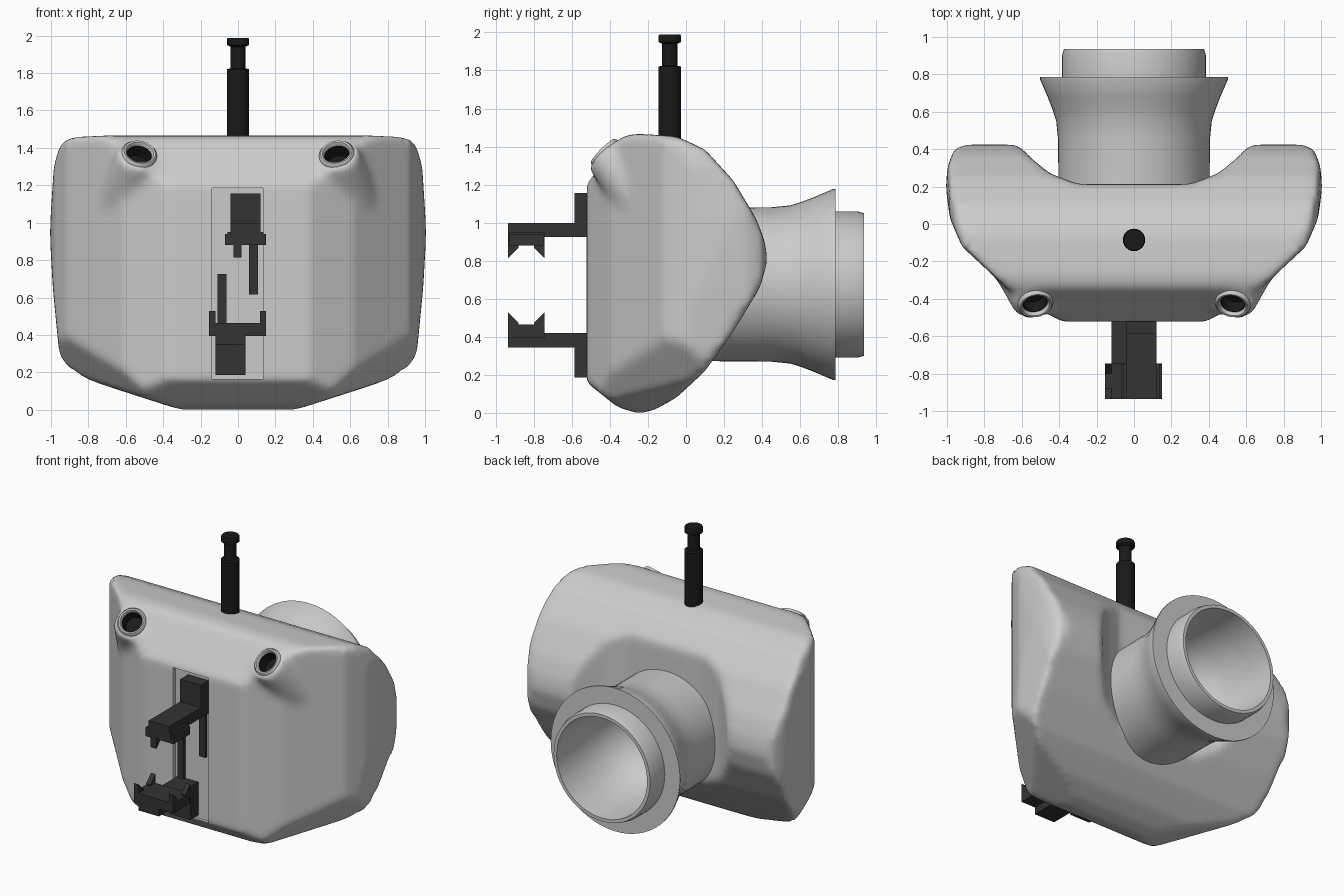
import bpy, bmesh, math
from mathutils import Vector, Matrix

if "Cube" in bpy.data.objects:
    bpy.data.objects.remove(bpy.data.objects["Cube"])


def material(name, v):
    m = bpy.data.materials.new(name)
    m.diffuse_color = (v, v, v, 1)
    m.use_nodes = True
    m.node_tree.nodes["Principled BSDF"].inputs["Base Color"].default_value = m.diffuse_color
    return m


black = material("black", 0.01)
charcoal = material("charcoal", 0.033)


def finish(name, bm, mat=None):
    bmesh.ops.remove_doubles(bm, verts=bm.verts, dist=1e-5)
    bmesh.ops.recalc_face_normals(bm, faces=bm.faces)
    me = bpy.data.meshes.new(name)
    bm.to_mesh(me)
    bm.free()
    ob = bpy.data.objects.new(name, me)
    bpy.context.collection.objects.link(ob)
    if mat:
        me.materials.append(mat)
    return ob


def add_prism(bm, pts, axis, lo, hi):
    place = {'x': lambda a, b, t: (t, a, b), 'y': lambda a, b, t: (a, t, b),
             'z': lambda a, b, t: (a, b, t)}[axis]
    low = [bm.verts.new(place(a, b, lo)) for a, b in pts]
    high = [bm.verts.new(place(a, b, hi)) for a, b in pts]
    bm.faces.new(low)
    bm.faces.new(high[::-1])
    for i in range(len(pts)):
        j = (i + 1) % len(pts)
        bm.faces.new((low[i], low[j], high[j], high[i]))


def prism(name, pts, axis, lo, hi):
    bm = bmesh.new()
    add_prism(bm, pts, axis, lo, hi)
    return finish(name, bm)


def add_box(bm, x0, x1, y0, y1, z0, z1):
    add_prism(bm, [(x0, y0), (x1, y0), (x1, y1), (x0, y1)], 'z', z0, z1)


def lathe(name, profile, origin, direction, segs=32, mat=None):
    rot = Vector(direction).to_track_quat('Z', 'Y').to_matrix().to_4x4()
    mx = Matrix.Translation(origin) @ rot
    bm = bmesh.new()
    rings = [[bm.verts.new(mx @ Vector((r * math.cos(2 * math.pi * i / segs),
                                        r * math.sin(2 * math.pi * i / segs), t)))
              for i in range(segs)] for r, t in profile]
    for a, b in zip(rings, rings[1:]):
        for i in range(segs):
            j = (i + 1) % segs
            bm.faces.new((a[i], a[j], b[j], b[i]))
    return finish(name, bm, mat)


def boolean(ob, cutter, op):
    cutter.hide_render = True
    cutter.hide_viewport = True
    m = ob.modifiers.new(op.lower(), 'BOOLEAN')
    m.operation, m.object, m.solver = op, cutter, 'EXACT'


def activate(ob):
    bpy.ops.object.select_all(action='DESELECT')
    ob.select_set(True)
    bpy.context.view_layer.objects.active = ob


def smooth(ob, angle=35):
    activate(ob)
    bpy.ops.object.shade_smooth_by_angle(angle=math.radians(angle))


def mirrored(half):
    return half + [(-x, b) for x, b in reversed(half)]


# Body: side profile, plan and front outline intersected
body = prism("body", [(-0.522, 0.16), (-0.522, 1.2), (-0.34, 1.45), (-0.27, 1.468), (-0.05, 1.455),
                      (0.1, 1.385), (0.25, 1.22), (0.37, 1.02), (0.415, 0.9), (0.428, 0.8),
                      (0.39, 0.66), (0.25, 0.43), (0.1, 0.22), (-0.05, 0.08), (-0.17, 0.013),
                      (-0.25, -0.003), (-0.36, 0.03)], 'x', -1.2, 1.2)
plan = prism("plan_cutter", mirrored([(0.38, -0.524), (0.62, -0.4), (0.92, -0.12), (0.985, 0.03),
                                      (1.007, 0.2), (0.995, 0.32), (0.96, 0.4), (0.89, 0.432),
                                      (0.66, 0.435), (0.605, 0.41), (0.56, 0.36), (0.45, 0.27),
                                      (0.3, 0.213)]), 'z', -0.3, 1.8)
outline = prism("front_cutter", mirrored([(0.3, -0.003), (0.9, 0.19), (0.955, 0.29), (0.99, 0.65),
                                          (1.007, 0.95), (0.985, 1.3), (0.95, 1.43),
                                          (0.87, 1.47)]), 'y', -0.8, 0.8)
boolean(body, plan, 'INTERSECT')
boolean(body, outline, 'INTERSECT')

# Lower corner chamfers, then flared horns blended into the shoulders
sockets = []
for side, s in (("left", -1), ("right", 1)):
    chamfer = lathe(side + "_chamfer_cutter", [(0, 0), (1, 0), (1, 1), (0, 1)],
                    (s * 0.87, -0.17, 0.36), (s * 0.105, -0.06, -0.0825))
    boolean(body, chamfer, 'DIFFERENCE')
    rim = Vector((s * 0.525, -0.438, 1.378))
    normal = Vector((-s * 0.15, -0.68, 0.68)).normalized()
    for label, base, r0, r1 in (("long", Vector((s * 0.69, 0.03, 0.84)), 0.2, 0.118),
                                ("short", rim - 0.33 * normal, 0.17, 0.105)):
        length = (rim - base).length - 0.02
        horn = lathe(f"{side}_{label}_horn_blend", [(0, 0), (r0, 0), (r1, length), (0, length)],
                     base, rim - base)
        boolean(body, horn, 'UNION')
    sockets.append((side, rim, normal))
m = body.modifiers.new("remesh", 'REMESH')
m.mode, m.voxel_size, m.use_smooth_shade = 'VOXEL', 0.02, True
m = body.modifiers.new("soften", 'SMOOTH')
m.factor, m.iterations = 0.5, 16

# Horn openings: collar, dark lining and clearance hole
for side, rim, d in sockets:
    hole = lathe(side + "_hole_cutter", [(0, -0.13), (0.08, -0.13), (0.08, 0.15), (0, 0.15)], rim, d)
    boolean(body, hole, 'DIFFERENCE')
    smooth(lathe(side + "_horn_collar", [(0.1, -0.15), (0.098, -0.03), (0.094, -0.01), (0.085, 0),
                                         (0.075, -0.002), (0.068, -0.015), (0.068, -0.125),
                                         (0, -0.125)], rim, d))
    lathe(side + "_socket_lining", [(0.067, -0.022), (0.064, -0.022), (0.06, -0.09), (0, -0.09)],
          rim, d, mat=black)

# Shallow front panel pocket
bm = bmesh.new()
add_box(bm, -0.14, 0.135, -0.7, -0.497, 0.165, 1.185)
boolean(body, finish("panel_cutter", bm), 'DIFFERENCE')
activate(body)
for mod in list(body.modifiers):
    bpy.ops.object.modifier_apply(modifier=mod.name)
smooth(body, 40)

# Rear tube with flared flange, inner ring and bowl
smooth(lathe("rear_tube", [(0.4, 0.0), (0.404, 0.2), (0.406, 0.45), (0.416, 0.55), (0.435, 0.61),
                           (0.462, 0.68), (0.503, 0.775), (0.503, 0.785), (0.385, 0.785),
                           (0.385, 0.9), (0.375, 0.935), (0.352, 0.935), (0.345, 0.75),
                           (0.32, 0.55), (0.26, 0.4), (0.15, 0.31), (0, 0.28)],
             (0, 0, 0.675), (0, 1, 0), 56), 30)

# Top rod
smooth(lathe("top_rod", [(0, 1.38), (0.06, 1.38), (0.06, 1.82), (0.04, 1.825), (0.04, 1.94),
                         (0.06, 1.95), (0.06, 1.98), (0.055, 1.988), (0, 1.988)],
             (0, -0.085, 0), (0, 0, 1), 24, black), 30)

# Upper clamp: plate, arm, jaw, foot prongs, slide strip
bm = bmesh.new()
add_box(bm, -0.04, 0.12, -0.585, -0.49, 0.925, 1.155)
add_box(bm, -0.04, 0.12, -0.935, -0.58, 0.925, 0.998)
add_box(bm, -0.055, 0.135, -0.935, -0.745, 0.9, 0.95)
add_box(bm, -0.07, 0.15, -0.93, -0.75, 0.88, 0.94)
for a, b in ((-0.935, -0.88), (-0.745, -0.8)):
    add_prism(bm, [(a, 0.9), (a, 0.815), (b, 0.87), (b, 0.9)], 'x', -0.025, 0.02)
add_box(bm, 0.06, 0.108, -0.517, -0.48, 0.615, 0.95)
finish("upper_clamp", bm, charcoal)

# Lower clamp: plate, arm, jaw, paired prongs, slide strip
bm = bmesh.new()
add_box(bm, -0.12, 0.04, -0.585, -0.49, 0.187, 0.42)
add_box(bm, -0.12, 0.04, -0.935, -0.58, 0.345, 0.42)
add_box(bm, -0.155, 0.15, -0.935, -0.745, 0.395, 0.465)
for x0, x1 in ((-0.155, -0.12), (0.118, 0.15)):
    for a, b in ((-0.935, -0.88), (-0.745, -0.8)):
        add_prism(bm, [(a, 0.45), (a, 0.528), (b, 0.473), (b, 0.45)], 'x', x0, x1)
add_box(bm, -0.11, -0.062, -0.517, -0.48, 0.41, 0.725)
finish("lower_clamp", bm, charcoal)
